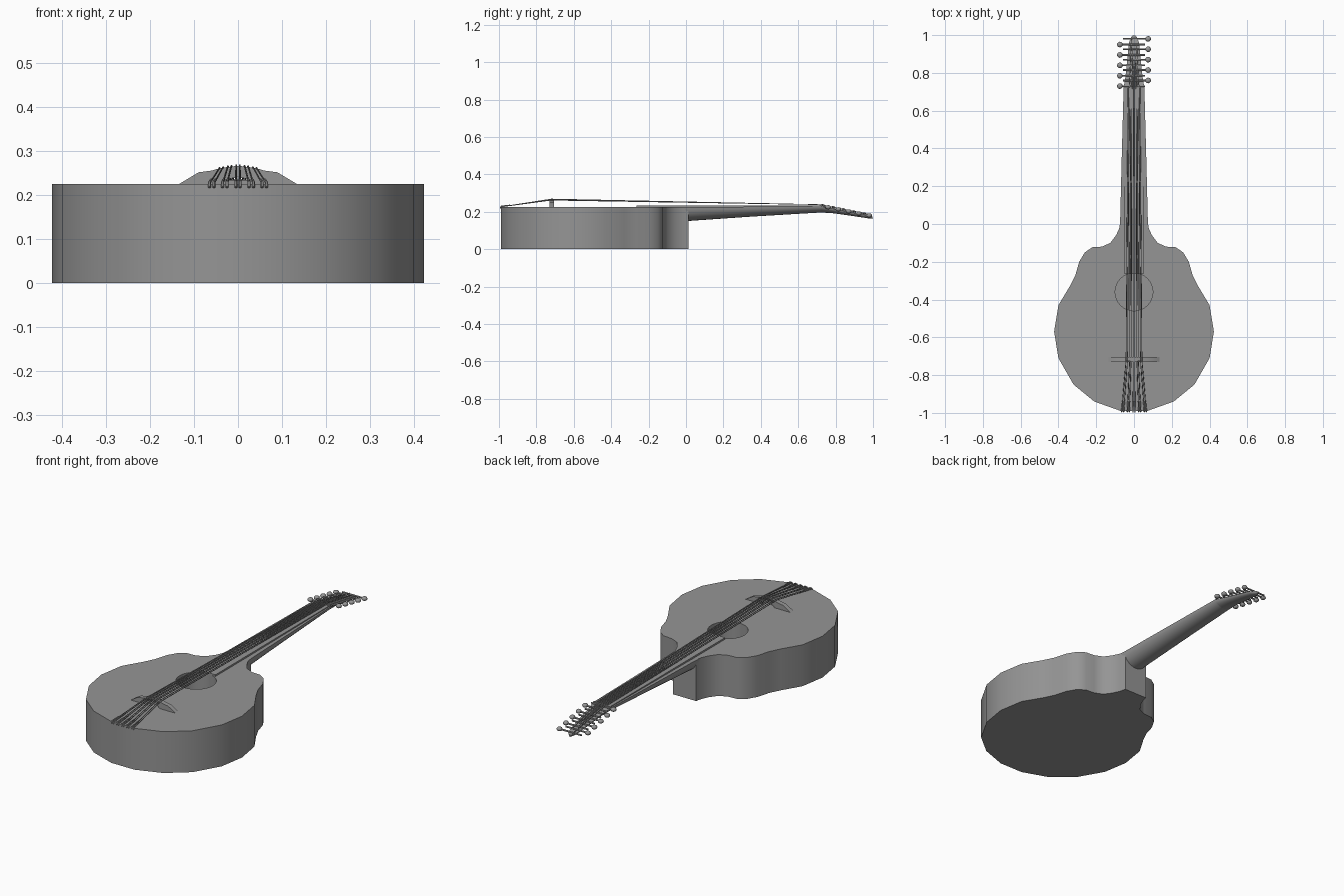
import bpy
import bmesh
import math

if "Cube" in bpy.data.objects:
    bpy.data.objects.remove(bpy.data.objects["Cube"], do_unlink=True)

grey = bpy.data.materials.new("plain grey")
grey.use_nodes = True
grey.diffuse_color = (0.3, 0.3, 0.3, 1)
grey.node_tree.nodes["Principled BSDF"].inputs["Base Color"].default_value = (0.3, 0.3, 0.3, 1)
parts = []


def finish(name, bm):
    """Turn a bmesh into a named, coloured object."""
    bmesh.ops.recalc_face_normals(bm, faces=bm.faces)
    mesh = bpy.data.meshes.new(name)
    bm.to_mesh(mesh)
    bm.free()
    mesh.materials.append(grey)
    obj = bpy.data.objects.new(name, mesh)
    bpy.context.collection.objects.link(obj)
    parts.append(obj)
    return obj


def prism(name, points, offset):
    """Extrude a closed outline along an offset."""
    bm = bmesh.new()
    face = bm.faces.new([bm.verts.new(p) for p in points])
    top = bmesh.ops.extrude_face_region(bm, geom=[face])["geom"]
    bmesh.ops.translate(bm, vec=offset, verts=[v for v in top if isinstance(v, bmesh.types.BMVert)])
    return finish(name, bm)


def loft(name, sections, steps=14):
    """Join flat-topped, round-bellied sections given as (y, half width, top, bottom)."""
    bm = bmesh.new()
    rings = []
    for y, half, top, low in sections:
        angles = [math.pi * i / steps for i in range(steps + 1)]
        rings.append([bm.verts.new((half * math.cos(a), y, top - (top - low) * math.sin(a)))
                      for a in angles])
    for a, b in zip(rings, rings[1:]):
        for i in range(len(a)):
            j = (i + 1) % len(a)
            bm.faces.new((a[i], a[j], b[j], b[i]))
    bm.faces.new(rings[0])
    bm.faces.new(rings[-1])
    return finish(name, bm)


def tubes(name, paths, radius):
    """Sweep a thin round section along each path."""
    curve = bpy.data.curves.new(name, "CURVE")
    curve.dimensions = "3D"
    curve.bevel_depth = radius
    curve.bevel_resolution = 1
    curve.use_fill_caps = True
    for path in paths:
        spline = curve.splines.new("POLY")
        spline.points.add(len(path) - 1)
        for point, co in zip(spline.points, path):
            point.co = (*co, 1)
    temp = bpy.data.objects.new(name + " path", curve)
    bpy.context.collection.objects.link(temp)
    mesh = bpy.data.meshes.new_from_object(temp.evaluated_get(bpy.context.evaluated_depsgraph_get()))
    bpy.data.objects.remove(temp, do_unlink=True)
    bm = bmesh.new()
    bm.from_mesh(mesh)
    bpy.data.meshes.remove(mesh)
    return finish(name, bm)


def head_top(y):
    return 0.23 - 0.2 * (y - 0.72)


# Body: half outline mirrored, then a round sound hole cut from the top
half = [(0.07, -0.99), (0.21, -0.94), (0.32, -0.85), (0.4, -0.71), (0.423, -0.57),
        (0.4, -0.43), (0.34, -0.33), (0.31, -0.27), (0.29, -0.2), (0.26, -0.15),
        (0.22, -0.123), (0.17, -0.12), (0.125, -0.1), (0.095, -0.06), (0.077, -0.02), (0.07, 0.013)]
outline = half + [(-x, y) for x, y in reversed(half)]
body = prism("body", [(x, y, 0) for x, y in outline], (0, 0, 0.225))

ring = [(0.1 * math.cos(math.tau * i / 32), -0.36 + 0.1 * math.sin(math.tau * i / 32), 0.02)
        for i in range(32)]
cutter = prism("hole_cutter", ring, (0, 0, 0.3))
cutter.hide_render = True
parts.remove(cutter)
cut = body.modifiers.new("sound hole", "BOOLEAN")
cut.operation = "DIFFERENCE"
cut.object = cutter
bpy.context.view_layer.objects.active = body
bpy.ops.object.modifier_apply(modifier=cut.name)
bpy.data.objects.remove(cutter, do_unlink=True)

# Neck, headstock and fingerboard
loft("neck", [(-0.03, 0.077, 0.224, 0.148), (0.03, 0.073, 0.225, 0.152),
              (0.35, 0.065, 0.227, 0.174), (0.72, 0.055, 0.23, 0.196)])
loft("headstock", [(y, w, head_top(y), head_top(y) - t) for y, w, t in
                   ((0.72, 0.055, 0.034), (0.78, 0.045, 0.025), (0.9, 0.033, 0.018),
                    (0.96, 0.026, 0.015), (0.985, 0.018, 0.014), (0.998, 0.006, 0.012))])
prism("fingerboard", [(-0.05, -0.265, 0.222), (0.05, -0.265, 0.222),
                      (0.048, 0.72, 0.222), (-0.048, 0.72, 0.222)], (0, 0, 0.012))
prism("nut", [(-0.052, 0.715, 0.222), (0.052, 0.715, 0.222),
              (0.052, 0.725, 0.222), (-0.052, 0.725, 0.222)], (0, 0, 0.014))

# Arched bridge with an opening under its middle
right = [(0.04, 0.262), (0.06, 0.256), (0.09, 0.252), (0.135, 0.225), (0.04, 0.225), (0.028, 0.236)]
profile = [(0, 0.267)] + right + [(0, 0.241)] + [(-x, z) for x, z in reversed(right)]
prism("bridge", [(x, -0.73, z) for x, z in profile], (0, 0.025, 0))

# Five pairs of strings, from tail pins over the bridge and nut to the pegs
strings, pins, shafts, knobs = [], [], [], []
for course in range(-2, 3):
    for side in (-1, 1):
        x = course * 0.019 + side * 0.004
        tail = course * 0.03 + side * 0.005
        row = course + 2 if side < 0 else 2 - course
        peg_y = (0.73 if side < 0 else 0.76) + 0.055 * row
        peg_z = head_top(peg_y) + 0.002
        crown = 0.268 - 3.4 * x * x
        strings.append([(tail, -0.99, 0.226), (x, -0.72, crown), (x * 0.75, 0.72, 0.238),
                        (x * 0.4, peg_y, peg_z + 0.006)])
        pins.append([(tail, -0.994, 0.218), (tail, -0.988, 0.23), (tail * 0.93, -0.94, 0.235)])
        shafts.append([(-side * 0.058, peg_y, peg_z), (side * 0.072, peg_y, peg_z)])
        knobs.append((side * 0.075, peg_y, peg_z))
tubes("strings", strings, 0.002)
tubes("tail_pins", pins, 0.0035)
tubes("peg_shafts", shafts, 0.0045)

# Rounded peg knobs
bm = bmesh.new()
for place in knobs:
    made = bmesh.ops.create_uvsphere(bm, u_segments=12, v_segments=8, radius=0.015)["verts"]
    bmesh.ops.scale(bm, vec=(1, 1, 0.75), verts=made)
    bmesh.ops.translate(bm, vec=place, verts=made)
finish("peg_knobs", bm)

# Smooth shading with crisp edges
bpy.ops.object.select_all(action="DESELECT")
for obj in parts:
    obj.select_set(True)
bpy.context.view_layer.objects.active = body
bpy.ops.object.shade_smooth_by_angle(angle=math.radians(45))
